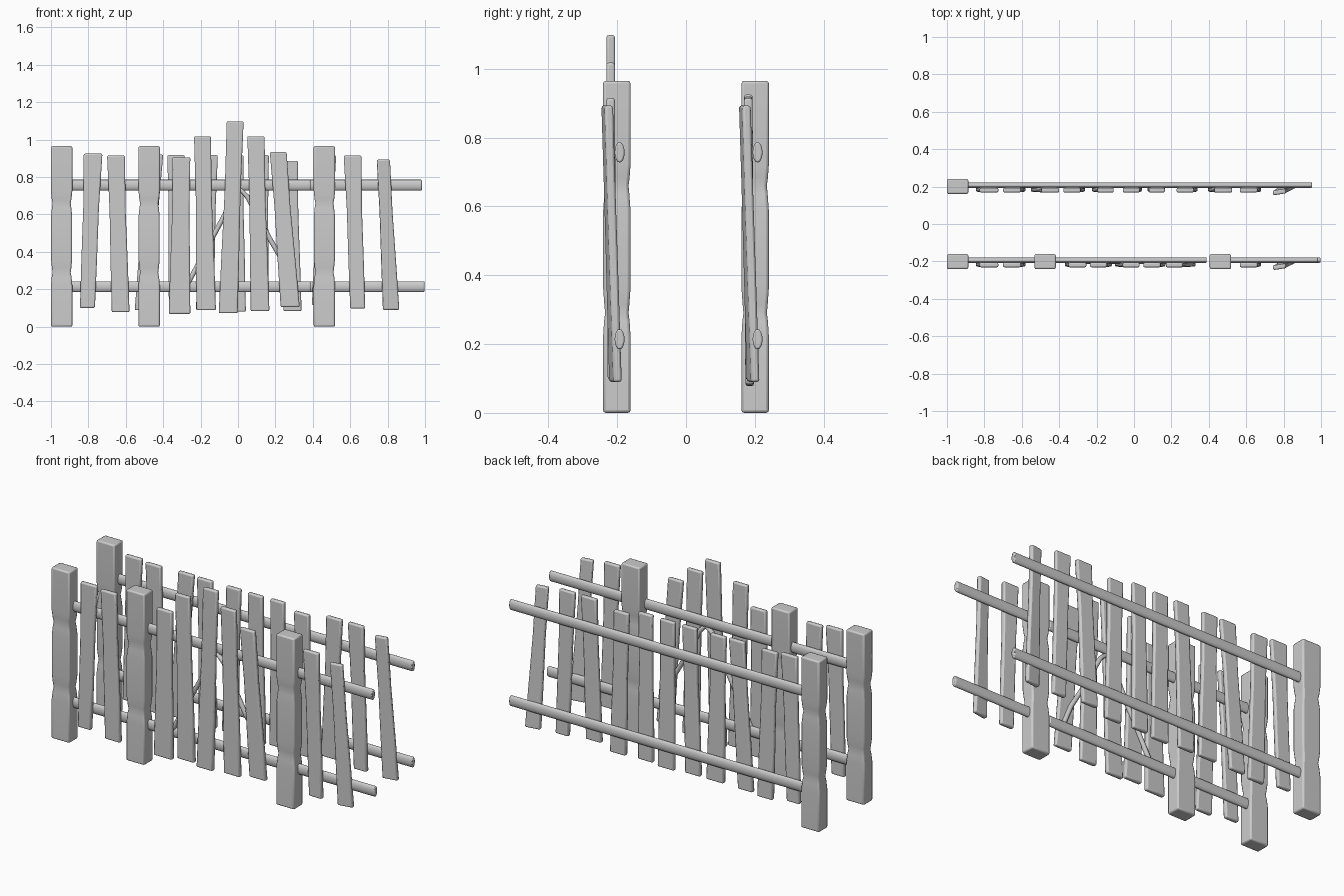
import bpy, bmesh, math

if "Cube" in bpy.data.objects:
    bpy.data.objects.remove(bpy.data.objects["Cube"])


def loft(name, rings, bevel, smooth=35):
    """Closed skin through equal-length rings of points, with softened edges."""
    bm = bmesh.new()
    loops = [[bm.verts.new(p) for p in ring] for ring in rings]
    n = len(loops[0])
    for a, b in zip(loops, loops[1:]):
        for i in range(n):
            j = (i + 1) % n
            bm.faces.new((a[i], a[j], b[j], b[i]))
    bm.faces.new(loops[0][::-1])
    bm.faces.new(loops[-1])
    bmesh.ops.recalc_face_normals(bm, faces=bm.faces)
    mesh = bpy.data.meshes.new(name)
    bm.to_mesh(mesh)
    bm.free()
    ob = bpy.data.objects.new(name, mesh)
    bpy.context.collection.objects.link(ob)
    mod = ob.modifiers.new("soft_edges", 'BEVEL')
    mod.width = bevel
    mod.segments = 2
    mod.limit_method = 'ANGLE'
    mod.angle_limit = math.radians(40)
    bpy.ops.object.select_all(action='DESELECT')
    ob.select_set(True)
    bpy.context.view_layer.objects.active = ob
    bpy.ops.object.shade_smooth_by_angle(angle=math.radians(smooth))
    return ob


def rect(cx, cy, z, w, d, yaw=0.0):
    c, s = math.cos(yaw), math.sin(yaw)
    pts = [(-w / 2, -d / 2), (w / 2, -d / 2), (w / 2, d / 2), (-w / 2, d / 2)]
    return [(cx + x * c - y * s, cy + x * s + y * c, z) for x, y in pts]


# Square post with two carved waists
POST = [(0, 1), (0.22, 1), (0.265, 0.93), (0.29, 0.85), (0.315, 0.91), (0.36, 0.99),
        (0.59, 0.99), (0.635, 0.91), (0.66, 0.85), (0.685, 0.93), (0.725, 1), (0.965, 1)]


def post(name, x, y):
    loft(name, [rect(x, y, z, 0.114 * k, 0.08 * k) for z, k in POST], 0.008)


# Oval rail along x
def rail(name, x0, x1, y, z):
    ring = [(0.0145 * math.cos(a), 0.03 * math.sin(a))
            for a in (i * math.tau / 16 for i in range(16))]
    loft(name, [[(x, y + u, z + v) for u, v in ring] for x in (x0, x1)], 0.005)


# Uneven flat picket: (top left, top right, top z, bottom left, bottom right, bottom z)
def slat(name, y, tl, tr, tz, bl, br, bz, lean=0.002, yaw=0.0):
    rings = []
    for t, k in ((0, 1), (0.3, 0.97), (0.65, 0.9), (0.85, 0.96), (1, 1)):
        w = ((br - bl) * (1 - t) + (tr - tl) * t) * k
        cx = (bl + br) / 2 * (1 - t) + (tl + tr) / 2 * t
        rings.append(rect(cx, y - lean * (2 * t - 1), bz + (tz - bz) * t, w, 0.025, yaw))
    loft(name, rings, 0.007)


SHARED_LEFT = [(-0.825, -0.725, 0.925, -0.845, -0.765, 0.10),
               (-0.70, -0.605, 0.915, -0.675, -0.58, 0.078)]
SHARED_RIGHT = [(0.565, 0.66, 0.915, 0.60, 0.68, 0.097),
                (0.742, 0.812, 0.893, 0.775, 0.862, 0.09, 0.012, 0.16)]
FRONT = [(-0.35, -0.255, 0.905, -0.37, -0.255, 0.068),
         (-0.235, -0.145, 1.018, -0.222, -0.118, 0.088),
         (-0.06, 0.03, 1.098, -0.103, -0.002, 0.072),
         (0.05, 0.142, 1.018, 0.068, 0.168, 0.083),
         (0.17, 0.26, 0.933, 0.228, 0.33, 0.105)]
BACK = [(-0.495, -0.40, 0.92, -0.552, -0.46, 0.088),
        (-0.378, -0.285, 0.917, -0.37, -0.262, 0.09),
        (-0.195, -0.108, 0.917, -0.225, -0.13, 0.09),
        (-0.06, 0.03, 0.915, -0.06, 0.042, 0.08),
        (0.08, 0.165, 0.917, 0.072, 0.165, 0.09),
        (0.228, 0.32, 0.887, 0.243, 0.34, 0.083),
        (0.43, 0.525, 0.915, 0.395, 0.49, 0.115)]

# Pickets of both fences
for side, y, mid in (("front", -0.217, FRONT), ("back", 0.183, BACK)):
    for i, s in enumerate(SHARED_LEFT + mid + SHARED_RIGHT):
        slat(f"{side}_slat_{i + 1}", y, *s)

# Posts
for i, x in enumerate((-0.943, -0.475, 0.462)):
    post(f"front_post_{i + 1}", x, -0.201)
post("back_post", -0.943, 0.201)

# Rails
for level, z, end in (("lower", 0.214, 0.997), ("upper", 0.757, 0.983)):
    rail(f"front_{level}_rail_left", -0.93, -0.48, -0.193, z)
    rail(f"front_{level}_rail_middle", -0.47, 0.388, -0.193, z)
    rail(f"front_{level}_rail_right", 0.462, end, -0.193, z)
    rail(f"back_{level}_rail", -0.93, 0.952, 0.208, z)

# Thin bent brace behind the tall front pickets
cu = bpy.data.curves.new("arched_brace", 'CURVE')
cu.dimensions = '3D'
cu.bevel_depth = 0.013
cu.bevel_resolution = 2
cu.use_fill_caps = True
path = [(-0.29, 0.19), (-0.07, 0.60), (-0.025, 0.70), (0.015, 0.73),
        (0.05, 0.695), (0.09, 0.62), (0.17, 0.47), (0.24, 0.35), (0.30, 0.2)]
sp = cu.splines.new('POLY')
sp.points.add(len(path) - 1)
for p, (x, z) in zip(sp.points, path):
    p.co = (x, -0.2, z, 1)
bpy.context.collection.objects.link(bpy.data.objects.new("arched_brace", cu))
